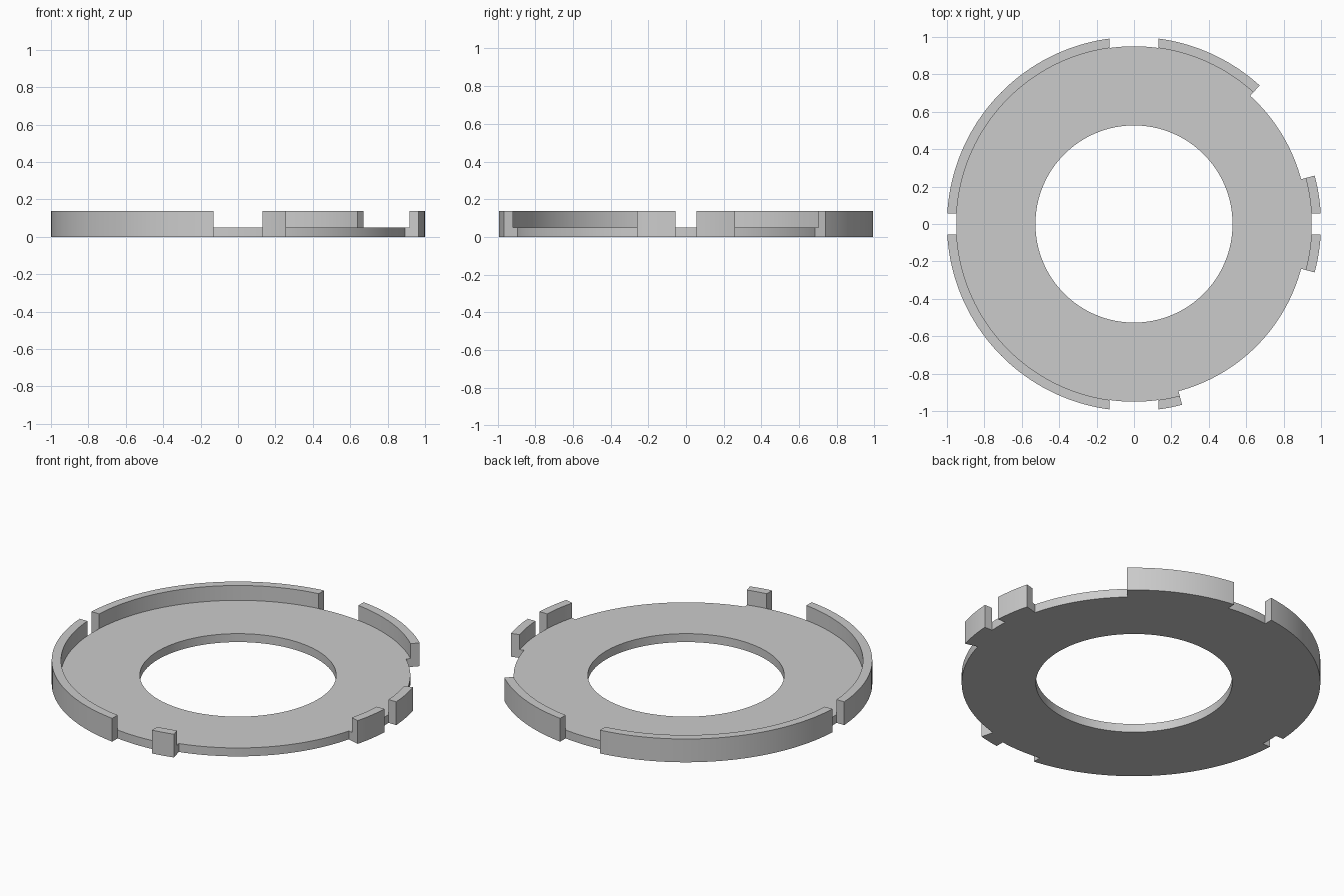
import bpy, bmesh
from math import radians, degrees, asin, sin, cos, ceil

cube = bpy.data.objects.get("Cube")
if cube:
    bpy.data.objects.remove(cube, do_unlink=True)

# Dimensions
HOLE, OPEN, FLOOR, RIM = 0.527, 0.925, 0.95, 1.0
BASE, TOP = 0.05, 0.138
WIDE, NARROW = 0.13, 0.055   # half widths of the slots
STEP = 2.0                   # degrees per facet

# Cross-sections (radius, height) of the ring
wall = [(HOLE, 0), (OPEN, 0), (FLOOR, 0), (RIM, 0), (RIM, TOP),
        (FLOOR, TOP), (FLOOR, BASE), (OPEN, BASE), (HOLE, BASE)]
slot = wall[:3] + wall[6:]
gap = wall[:2] + wall[7:]
caps = {"slot": wall[2:7], "gap": wall[1:8]}
profiles = {"wall": wall, "slot": slot, "gap": gap}

# Sections anticlockwise; each ends at (axis angle, sideways offset)
start = (0, -NARROW)
sections = [
    ("slot", (0, NARROW)), ("wall", (15, 0)), ("gap", (47.8, 0)),
    ("wall", (90, -WIDE)), ("slot", (90, WIDE)),
    ("wall", (180, -NARROW)), ("slot", (180, NARROW)),
    ("wall", (270, -WIDE)), ("slot", (270, WIDE)),
    ("wall", (284.9, 0)), ("gap", (345, 0)), ("wall", (360, -NARROW)),
]


def angle_at(edge, r):
    """Angle of a section edge at radius r; offset edges run parallel to their axis."""
    axis, offset = edge
    return axis + degrees(asin(offset / max(r, FLOOR)))


def place(bm, r, z, angle):
    a = radians(angle)
    return bm.verts.new((r * cos(a), r * sin(a), z))


bm = bmesh.new()
for i, (kind, end) in enumerate(sections):
    # Sweep the cross-section along the arc
    count = max(2, ceil((angle_at(end, 1) - angle_at(start, 1)) / STEP))
    rows = []
    for k in range(count + 1):
        t = k / count
        rows.append([place(bm, r, z, angle_at(start, r) * (1 - t) + angle_at(end, r) * t)
                     for r, z in profiles[kind]])
    for a, b in zip(rows, rows[1:]):
        for j in range(len(a)):
            n = (j + 1) % len(a)
            bm.faces.new((a[j], a[n], b[n], b[j]))
    # Close the wall end where two sections meet
    following = sections[(i + 1) % len(sections)][0]
    lower = following if kind == "wall" else kind
    bm.faces.new([place(bm, r, z, angle_at(end, r)) for r, z in caps[lower]])
    start = end

bmesh.ops.remove_doubles(bm, verts=bm.verts, dist=0.0001)
bmesh.ops.recalc_face_normals(bm, faces=bm.faces)
mesh = bpy.data.meshes.new("notched_ring")
bm.to_mesh(mesh)
bm.free()

ring = bpy.data.objects.new("notched_ring", mesh)
bpy.context.collection.objects.link(ring)

# Plain grey material
grey = bpy.data.materials.new("light_grey")
grey.use_nodes = True
colour = (0.6, 0.6, 0.6, 1)
grey.diffuse_color = colour
grey.node_tree.nodes["Principled BSDF"].inputs["Base Color"].default_value = colour
mesh.materials.append(grey)

# Smooth arcs, crisp corners
bpy.ops.object.select_all(action="DESELECT")
ring.select_set(True)
bpy.context.view_layer.objects.active = ring
bpy.ops.object.shade_smooth_by_angle(angle=radians(30))
